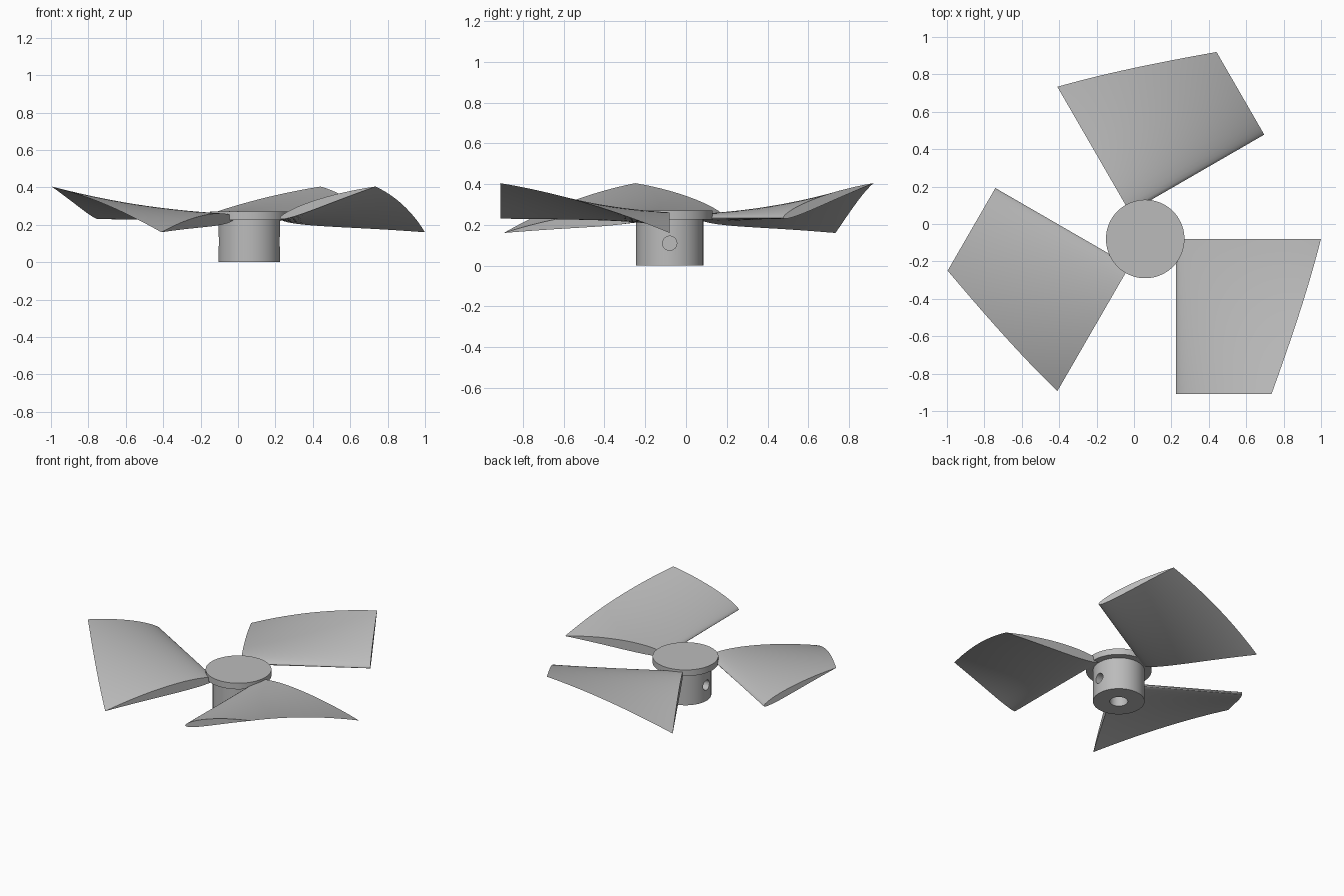
import bpy, bmesh, math
from mathutils import Matrix, Vector

if "Cube" in bpy.data.objects:
    bpy.data.objects.remove(bpy.data.objects["Cube"])

HUB = Vector((0.06, -0.08, 0))

grey = bpy.data.materials.new("plain grey")
grey.use_nodes = True
colour = (0.5, 0.5, 0.5, 1)
grey.diffuse_color = colour
for node in grey.node_tree.nodes:
    if node.type == "BSDF_PRINCIPLED":
        node.inputs["Base Color"].default_value = colour


def make_object(name, bm):
    bmesh.ops.recalc_face_normals(bm, faces=bm.faces)
    mesh = bpy.data.meshes.new(name)
    bm.to_mesh(mesh)
    bm.free()
    mesh.materials.append(grey)
    obj = bpy.data.objects.new(name, mesh)
    bpy.context.collection.objects.link(obj)
    return obj


def smooth(obj):
    bpy.ops.object.select_all(action="DESELECT")
    obj.select_set(True)
    bpy.context.view_layer.objects.active = obj
    bpy.ops.object.shade_smooth_by_angle(angle=math.radians(30))


# Hub: turned profile with a cap disc and a blind bore from below
def make_hub():
    profile = [(0, 0.2), (0.058, 0.2), (0.058, 0), (0.165, 0),
               (0.165, 0.227), (0.21, 0.227), (0.21, 0.27), (0, 0.27)]
    bm = bmesh.new()
    verts = [bm.verts.new((r, 0, z)) for r, z in profile]
    edges = [bm.edges.new(pair) for pair in zip(verts, verts[1:])]
    bmesh.ops.spin(bm, geom=verts + edges, axis=(0, 0, 1), cent=(0, 0, 0),
                   angle=math.tau, steps=72)
    bmesh.ops.remove_doubles(bm, verts=bm.verts, dist=0.0001)
    bmesh.ops.translate(bm, verts=bm.verts, vec=HUB)
    return make_object("hub", bm)


# Blind screw holes on both sides of the hub
def drill(hub, side):
    bm = bmesh.new()
    place = (Matrix.Translation(HUB + Vector((side * 0.145, 0, 0.11)))
             @ Matrix.Rotation(math.pi / 2, 4, "Y"))
    bmesh.ops.create_cone(bm, cap_ends=True, segments=32, radius1=0.035,
                          radius2=0.035, depth=0.14, matrix=place)
    cutter = make_object("hole_cutter", bm)
    cutter.hide_render = True
    mod = hub.modifiers.new("hole", "BOOLEAN")
    mod.operation = "DIFFERENCE"
    mod.solver = "EXACT"
    mod.object = cutter
    bpy.context.view_layer.objects.active = hub
    bpy.ops.object.modifier_apply(modifier=mod.name)
    bpy.data.objects.remove(cutter)


# Aerofoil section of unit chord, nose at the origin, as a closed loop
def aerofoil(count=20, thickness=0.085, camber=0.02):
    upper, lower = [], []
    for i in range(count + 1):
        x = (1 - math.cos(math.pi * i / count)) / 2
        half = 5 * thickness * (0.2969 * math.sqrt(x) - 0.126 * x
                                - 0.3516 * x**2 + 0.2843 * x**3 - 0.1036 * x**4)
        mean = 4 * camber * x * (1 - x)
        upper.append((x, mean + half))
        lower.append((x, mean - half))
    return upper + lower[-2:0:-1]


# Blade: section extruded sideways while it twists and tapers about its nose
def make_blade(name, turn, steps=24):
    section = aerofoil()
    bm = bmesh.new()
    rings = []
    for i in range(steps + 1):
        t = i / steps
        chord = 0.778 + (0.5375 - 0.778) * t
        angle = math.radians(-5.5 + 23.9 * t)
        c, s = math.cos(angle) * chord, math.sin(angle) * chord
        rings.append([bm.verts.new((0.165 + x * c - z * s, -0.83 * t,
                                    0.235 + x * s + z * c))
                      for x, z in section])
    n = len(section)
    for a, b in zip(rings, rings[1:]):
        for k in range(n):
            j = (k + 1) % n
            bm.faces.new((a[k], a[j], b[j], b[k]))
    bm.faces.new(rings[0])
    bm.faces.new(rings[-1])
    bm.transform(Matrix.Translation(HUB) @ Matrix.Rotation(turn, 4, "Z"))
    smooth(make_object(name, bm))


hub = make_hub()
for side in (-1, 1):
    drill(hub, side)
smooth(hub)
for i, name in enumerate(("left_blade", "back_blade", "right_blade")):
    make_blade(name, i * math.tau / 3)
